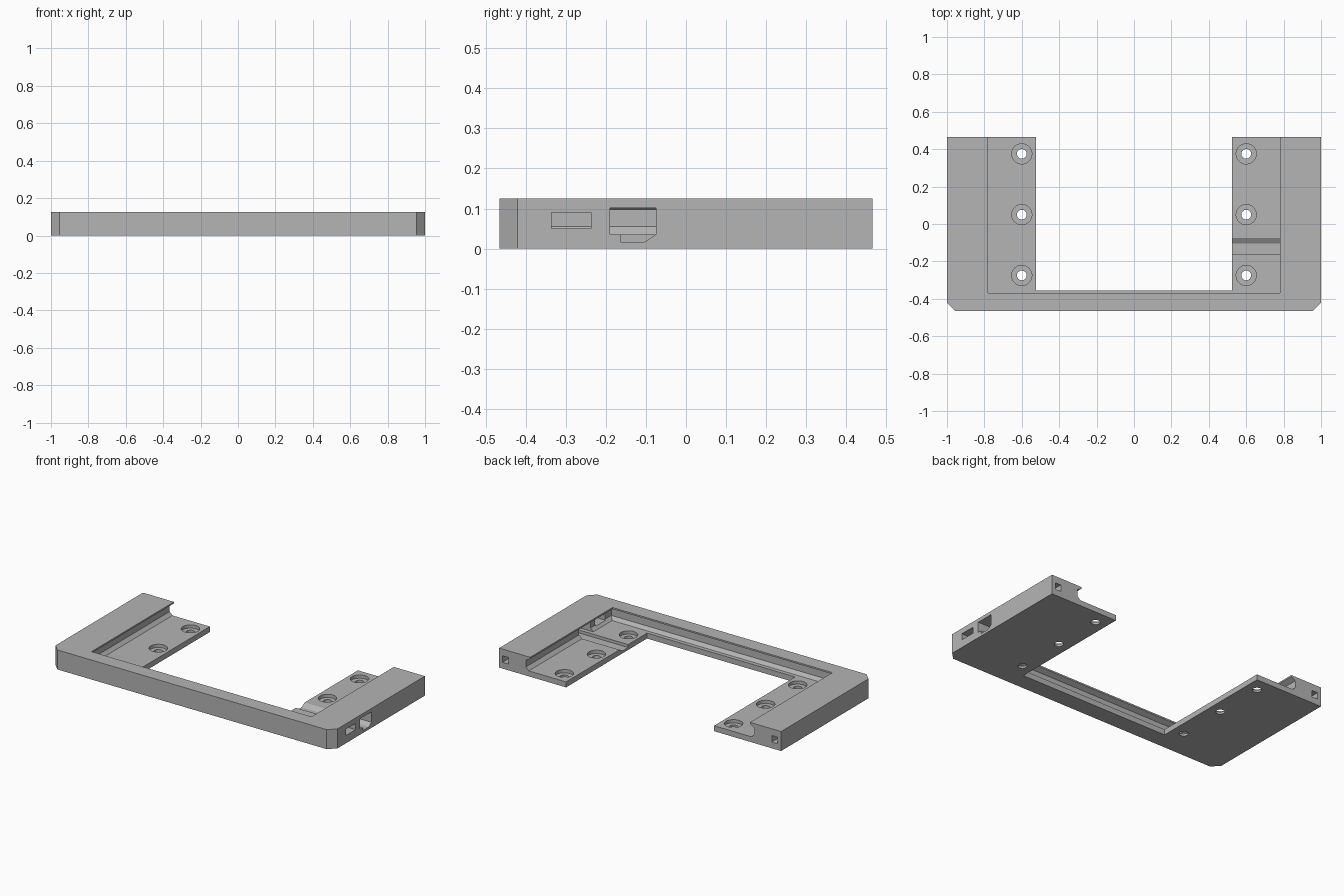
import bpy, bmesh
from math import pi
from mathutils import Matrix

if "Cube" in bpy.data.objects:
    bpy.data.objects.remove(bpy.data.objects["Cube"], do_unlink=True)

H, FLOOR, BACK = 0.125, 0.035, 0.465


def finish(name, bm):
    bmesh.ops.recalc_face_normals(bm, faces=bm.faces)
    me = bpy.data.meshes.new(name)
    bm.to_mesh(me)
    bm.free()
    ob = bpy.data.objects.new(name, me)
    bpy.context.collection.objects.link(ob)
    return ob


def loft(name, rings):
    """Closed solid through matching rings of points."""
    bm = bmesh.new()
    loops = [[bm.verts.new(p) for p in r] for r in rings]
    bm.faces.new(loops[0])
    bm.faces.new(loops[-1])
    for a, b in zip(loops, loops[1:]):
        for i in range(len(a)):
            j = (i + 1) % len(a)
            bm.faces.new((a[i], a[j], b[j], b[i]))
    return finish(name, bm)


def box(name, x0, x1, y0, y1, z0, z1):
    return loft(name, [[(x0, y0, z), (x1, y0, z), (x1, y1, z), (x0, y1, z)] for z in (z0, z1)])


def cylinder(name, x, y, r, z0, z1):
    bm = bmesh.new()
    bmesh.ops.create_cone(bm, cap_ends=True, segments=32, radius1=r, radius2=r,
                          depth=z1 - z0, matrix=Matrix.Translation((x, y, (z0 + z1) / 2)))
    return finish(name, bm)


def cut(target, cutter):
    cutter.hide_render = True
    mod = target.modifiers.new("cut", 'BOOLEAN')
    mod.operation, mod.solver, mod.object = 'DIFFERENCE', 'EXACT', cutter
    bpy.context.view_layer.objects.active = target
    bpy.ops.object.modifier_apply(modifier=mod.name)
    bpy.data.objects.remove(cutter, do_unlink=True)


# Outer block with chamfered front corners
c = 0.045
outline = [(-1, BACK), (-1, c - BACK), (c - 1, -BACK), (1 - c, -BACK), (1, c - BACK), (1, BACK)]
frame = loft("bracket_frame", [[(x, y, z) for x, y in outline] for z in (0, H)])

# Pocket with an undercut lip and a sloped foot, open at the back
rings = []
for z, w in ((FLOOR, 0.79), (0.055, 0.81), (0.098, 0.81), (0.115, 0.78), (0.2, 0.78)):
    y = 0.41 - w
    rings.append([(-w, y, z), (w, y, z), (w, 0.6, z), (-w, 0.6, z)])
cut(frame, loft("pocket_cutter", rings))

# Opening between the two arms
cut(frame, box("opening_cutter", -0.525, 0.525, -0.355, 0.6, -0.1, 0.2))

# Counterbored screw holes
for x in (-0.6, 0.6):
    for y in (0.375, 0.05, -0.275):
        cut(frame, cylinder("bore_cutter", x, y, 0.054, 0.014, 0.08))
        cut(frame, cylinder("hole_cutter", x, y, 0.026, -0.05, 0.08))

# Connector port with its groove across the left arm, and the slot beside it
port = [(-0.19, 0.102), (-0.19, FLOOR), (-0.163, FLOOR), (-0.163, 0.016),
        (-0.105, 0.016), (-0.075, FLOOR), (-0.075, 0.102)]
cut(frame, loft("port_cutter", [[(x, y, z) for y, z in port] for x in (0.45, 1.1)]))
cut(frame, box("slot_cutter", 0.7, 1.1, -0.335, -0.237, 0.05, 0.09))

# Square sockets in the arm ends
for s in (-1, 1):
    cut(frame, box("socket_cutter", s * 0.955 - 0.021, s * 0.955 + 0.021, 0.36, 0.6, 0.04, 0.082))

# Single grey finish
grey = bpy.data.materials.new("plain_grey")
grey.use_nodes = True
color = (0.46, 0.46, 0.46, 1)
grey.diffuse_color = color
grey.node_tree.nodes["Principled BSDF"].inputs["Base Color"].default_value = color
frame.data.materials.clear()
frame.data.materials.append(grey)
for p in frame.data.polygons:
    p.material_index = 0

bpy.ops.object.select_all(action='DESELECT')
frame.select_set(True)
bpy.context.view_layer.objects.active = frame
bpy.ops.object.shade_smooth_by_angle(angle=pi / 6)
